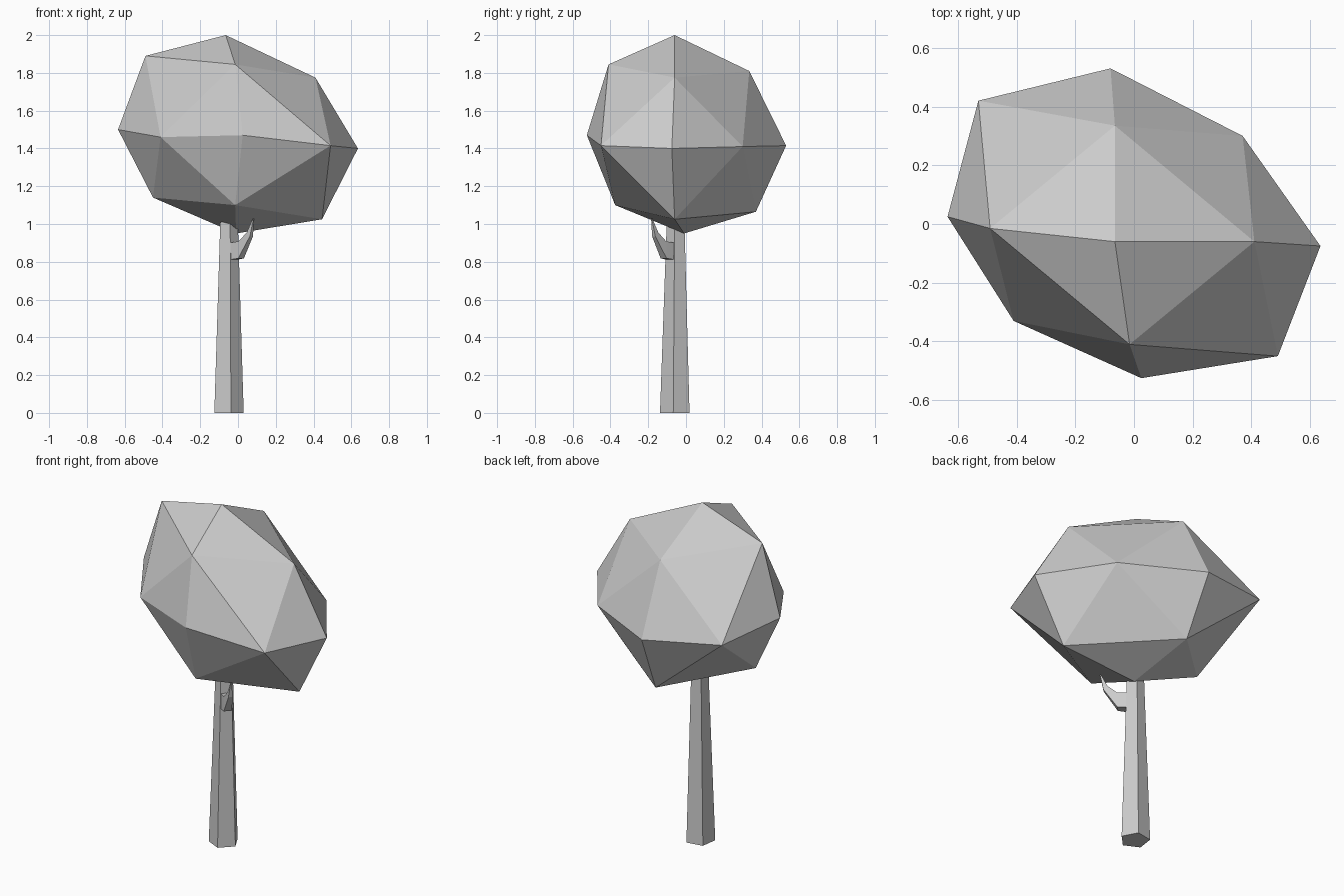
import bpy, bmesh, math
from mathutils import Vector

if "Cube" in bpy.data.objects:
    bpy.data.objects.remove(bpy.data.objects["Cube"])


def make_object(name, verts, faces):
    mesh = bpy.data.meshes.new(name)
    bm = bmesh.new()
    bv = [bm.verts.new(v) for v in verts]
    for f in faces:
        bm.faces.new([bv[i] for i in f])
    bmesh.ops.recalc_face_normals(bm, faces=bm.faces)
    bm.to_mesh(mesh)
    bm.free()
    obj = bpy.data.objects.new(name, mesh)
    bpy.context.collection.objects.link(obj)
    return obj


def loft(rings):
    """Vertices and faces of a capped tube through equal-sized rings."""
    n = len(rings[0])
    verts = [v for r in rings for v in r]
    faces = [(k * n + i, k * n + (i + 1) % n, (k + 1) * n + (i + 1) % n, (k + 1) * n + i)
             for k in range(len(rings) - 1) for i in range(n)]
    faces += [tuple(range(n)), tuple(range(len(verts) - n, len(verts)))]
    return verts, faces


# Canopy: irregular, once-subdivided octahedron (pole, 4, 8, 4, pole)
top, bottom = (-0.065, -0.06, 2.0), (-0.01, -0.01, 0.95)
upper = [(0.41, -0.06, 1.775), (-0.065, 0.335, 1.81), (-0.49, -0.015, 1.89), (-0.015, -0.41, 1.845)]
middle = [(0.635, -0.075, 1.40), (0.37, 0.30, 1.41), (-0.08, 0.53, 1.415), (-0.53, 0.42, 1.46),
          (-0.635, 0.025, 1.50), (-0.41, -0.33, 1.46), (0.025, -0.525, 1.47), (0.49, -0.45, 1.415)]
lower = [(0.445, -0.06, 1.025), (-0.06, 0.37, 1.065), (-0.45, -0.01, 1.14), (-0.015, -0.375, 1.10)]
faces = []
for pole, ring in ((0, 1), (17, 13)):
    for i in range(4):
        a, b = ring + i, ring + (i + 1) % 4
        m0, m1, m2 = (5 + (2 * i + k) % 8 for k in range(3))
        faces += [(pole, a, b), (a, m0, m1), (a, m1, b), (b, m1, m2)]
make_object("canopy", [top] + upper + middle + lower + [bottom], faces)

# Trunk: tapered five-sided column running up into the canopy
def pentagon(cx, cy, r, z):
    return [(cx + r * math.cos(math.radians(-80 + 72 * i)),
             cy + r * math.sin(math.radians(-80 + 72 * i)), z) for i in range(5)]

make_object("trunk", *loft([pentagon(-0.052, -0.056, 0.083, 0), pentagon(-0.05, -0.053, 0.05, 1.0),
                            pentagon(-0.05, -0.053, 0.045, 1.1)]))

# Branch: short stub curving out and up to a point
out, side = Vector((0.72, -0.69, 0)), Vector((0.69, 0.72, 0))
origin = Vector((-0.05, -0.055, 0))
# (lower distance, lower z, upper distance, upper z, half width)
sections = [(0.03, 0.81, 0.03, 0.90, 0.03), (0.092, 0.818, 0.095, 0.908, 0.022),
            (0.168, 0.935, 0.145, 0.955, 0.012), (0.186, 1.03, 0.181, 1.03, 0.002)]
rings = []
for t0, z0, t1, z1, w in sections:
    rings.append([origin + out * t + side * s + Vector((0, 0, z))
                  for t, z, s in ((t0, z0, -w), (t0, z0, w), (t1, z1, w), (t1, z1, -w))])
make_object("branch", *loft(rings))
